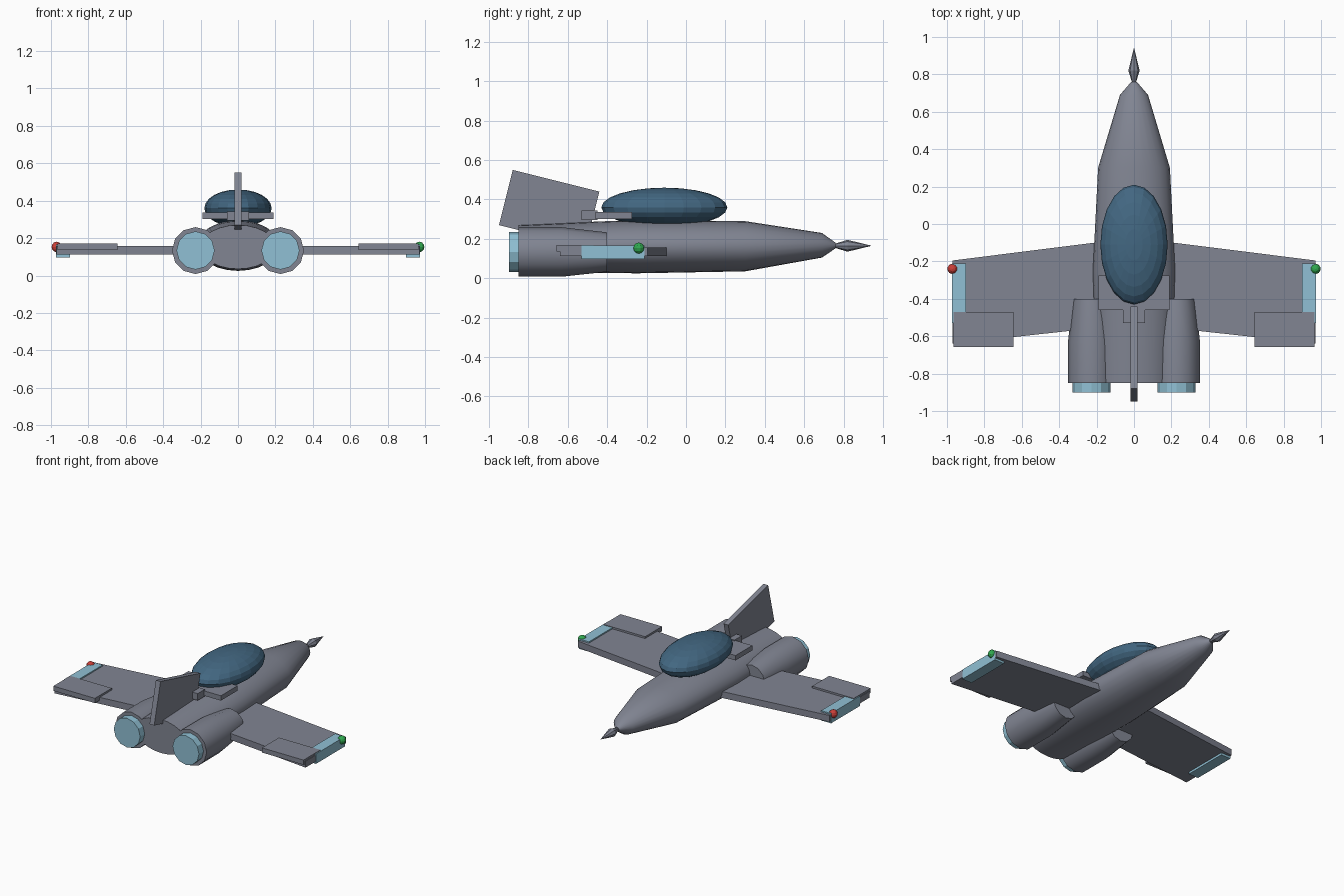
import bpy, bmesh, math

default = bpy.data.objects.get("Cube")
if default:
    bpy.data.objects.remove(default, do_unlink=True)


def material(name, rgb):
    m = bpy.data.materials.new(name)
    m.use_nodes = True
    m.diffuse_color = (*rgb, 1)
    m.node_tree.nodes["Principled BSDF"].inputs["Base Color"].default_value = (*rgb, 1)
    return m


GREY = material("hull grey", (0.22, 0.235, 0.29))
CYAN = material("pale blue", (0.28, 0.53, 0.66))
GLASS = material("canopy blue", (0.055, 0.135, 0.22))
RED = material("signal red", (0.6, 0.05, 0.04))
GREEN = material("signal green", (0.03, 0.4, 0.08))


def finish(name, bm, mat, smooth=False):
    bmesh.ops.recalc_face_normals(bm, faces=bm.faces)
    mesh = bpy.data.meshes.new(name)
    bm.to_mesh(mesh)
    bm.free()
    mesh.materials.append(mat)
    obj = bpy.data.objects.new(name, mesh)
    bpy.context.collection.objects.link(obj)
    if smooth:
        bpy.ops.object.select_all(action='DESELECT')
        obj.select_set(True)
        bpy.context.view_layer.objects.active = obj
        bpy.ops.object.shade_smooth_by_angle(angle=math.radians(32))
    return obj


def loft(name, sections, mat, x=0, sides=24, smooth=True):
    """Skin elliptical sections (y, half width, bottom, top) along y."""
    bm = bmesh.new()
    rings = []
    for y, w, low, high in sections:
        ring = []
        for i in range(sides):
            a = math.tau * i / sides
            z = (low + high) / 2 + (high - low) / 2 * math.sin(a)
            ring.append(bm.verts.new((x + w * math.cos(a), y, z)))
        rings.append(ring)
    for a, b in zip(rings, rings[1:]):
        for i in range(sides):
            j = (i + 1) % sides
            bm.faces.new((a[i], a[j], b[j], b[i]))
    bm.faces.new(rings[0])
    bm.faces.new(rings[-1])
    return finish(name, bm, mat, smooth)


def box(name, low, high, mat):
    bm = bmesh.new()
    bmesh.ops.create_cube(bm, size=1)
    for v in bm.verts:
        v.co = [(l + h) / 2 + c * (h - l) for l, h, c in zip(low, high, v.co)]
    return finish(name, bm, mat)


def slab(name, outline, offset, mat):
    """Extrude a flat outline of 3D points by an offset."""
    bm = bmesh.new()
    face = bm.faces.new([bm.verts.new(p) for p in outline])
    new = bmesh.ops.extrude_face_region(bm, geom=[face])["geom"]
    verts = [g for g in new if isinstance(g, bmesh.types.BMVert)]
    bmesh.ops.translate(bm, verts=verts, vec=offset)
    return finish(name, bm, mat)


def ball(name, centre, radii, mat, segments, rings):
    bm = bmesh.new()
    bmesh.ops.create_uvsphere(bm, u_segments=segments, v_segments=rings, radius=1)
    for v in bm.verts:
        v.co = [c + r * p for c, r, p in zip(centre, radii, v.co)]
    return finish(name, bm, mat)


# Fuselage and nose probe
loft("fuselage", [(-0.85, 0.20, 0.035, 0.27), (-0.4, 0.215, 0.027, 0.29),
                  (-0.25, 0.22, 0.025, 0.295), (0.3, 0.192, 0.035, 0.29),
                  (0.69, 0.075, 0.105, 0.23), (0.76, 0.015, 0.152, 0.18)], GREY)
loft("nose_probe", [(0.755, 0.01, 0.155, 0.175), (0.82, 0.03, 0.135, 0.195),
                    (0.94, 0.001, 0.164, 0.166)], GREY, sides=8, smooth=False)

# Canopy
ball("canopy", (0, -0.11, 0.36), (0.18, 0.32, 0.1), GLASS, 20, 12)

# Tail plane, its mount, and the swept fin
box("tail_plane", (-0.19, -0.46, 0.302), (0.19, -0.275, 0.336), GREY)
box("tail_mount", (-0.06, -0.53, 0.295), (0.06, -0.45, 0.343), GREY)
fin = [(-0.95, 0.27), (-0.88, 0.55), (-0.44, 0.44), (-0.51, 0.16)]
slab("tail_fin", [(-0.018, y, z) for y, z in fin], (0.036, 0, 0), GREY)

# Wings, engines and wing tip parts on each side
for side, s, lamp in (("left", 1, GREEN), ("right", -1, RED)):
    wing = [(0.1, -0.086), (0.97, -0.195), (0.97, -0.64), (0.1, -0.545)]
    slab(side + "_wing", [(s * x, y, 0.112) for x, y in wing], (0, 0, 0.045), GREY)
    xs = sorted((s * 0.645, s * 0.966))
    box(side + "_flap", (xs[0], -0.657, 0.137), (xs[1], -0.47, 0.17), GREY)
    xs = sorted((s * 0.897, s * 0.973))
    box(side + "_tip_panel", (xs[0], -0.53, 0.097), (xs[1], -0.21, 0.166), CYAN)
    ball(side + "_light", (s * 0.97, -0.24, 0.153), (0.028,) * 3, lamp, 10, 6)
    loft(side + "_engine", [(-0.85, 0.126, 0.008, 0.259), (-0.63, 0.126, 0.008, 0.259),
                            (-0.4, 0.1, 0.033, 0.233)], GREY, x=s * 0.227, sides=12)
    loft(side + "_nozzle", [(-0.9, 0.102, 0.032, 0.236), (-0.84, 0.102, 0.032, 0.236)],
         CYAN, x=s * 0.227, sides=12, smooth=False)
